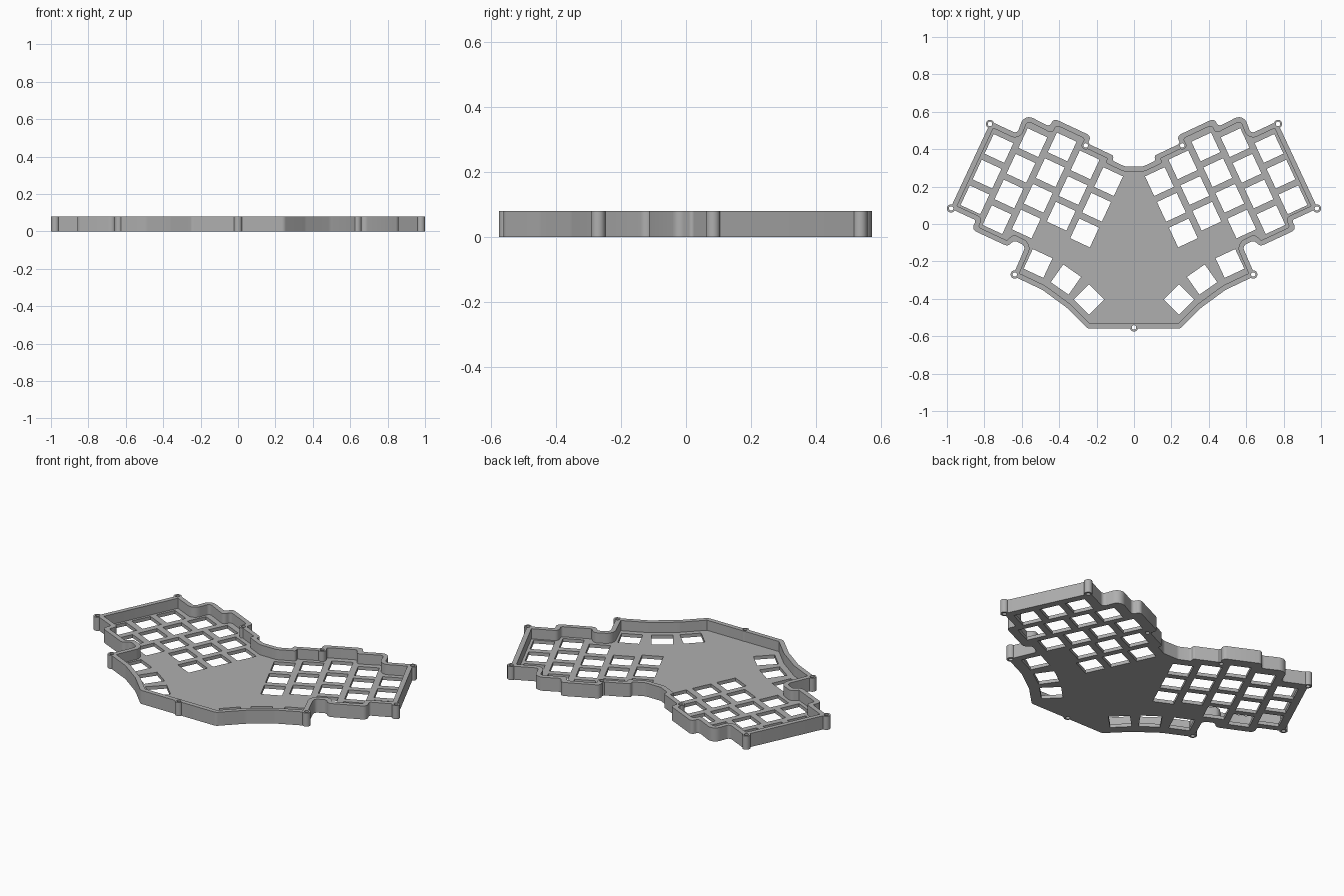
import bpy, bmesh, math
from mathutils import Vector, Matrix

if "Cube" in bpy.data.objects:
    bpy.data.objects.remove(bpy.data.objects["Cube"])

HEIGHT, FLOOR, WALL = 0.08, 0.02, 0.027
PITCH, KEY, TILT = 0.1515, 0.116, math.radians(25)
SCREW_R, BOSS_R = 0.012, 0.022

grey = bpy.data.materials.new("light_grey_plastic")
grey.use_nodes = True
colour = (0.43, 0.43, 0.43, 1)
grey.diffuse_color = colour
grey.node_tree.nodes["Principled BSDF"].inputs["Base Color"].default_value = colour

# Half of the case outline: x, y, corner radius
HALF = [
    (-0.247, -0.56, 0.03), (-0.36, -0.447, 0.1), (-0.49, -0.352, 0.1),
    (-0.648, -0.277, 0.02), (-0.579, -0.118, 0.025), (-0.64, -0.087, 0.025),
    (-0.674, -0.12, 0.03), (-0.868, -0.03, 0.04), (-0.845, 0.02, 0.012),
    (-0.982, 0.083, 0.02), (-0.765, 0.548, 0.02), (-0.625, 0.483, 0.02),
    (-0.585, 0.589, 0.045), (-0.449, 0.52, 0.02), (-0.43, 0.565, 0.045),
    (-0.23, 0.471, 0.04), (-0.246, 0.43, 0.012), (-0.107, 0.364, 0.03),
    (-0.117, 0.34, 0.012), (-0.05, 0.308, 0.04),
]
outline = HALF + [(-x, y, r) for x, y, r in reversed(HALF)]


def rounded_loop(corners, inset=0.0):
    """Offset a clockwise corner loop inwards and fillet every corner."""
    n = len(corners)
    pts = [Vector(c[:2]) for c in corners]
    moved, turns = [], []
    for i in range(n):
        a = (pts[i] - pts[i - 1]).normalized()
        b = (pts[(i + 1) % n] - pts[i]).normalized()
        na, nb = Vector((a.y, -a.x)), Vector((b.y, -b.x))
        moved.append(pts[i] + (na + nb) * inset / (1 + na.dot(nb)))
        turns.append(a.x * b.y - a.y * b.x)
    loop = []
    for i, p in enumerate(moved):
        back, ahead = moved[i - 1] - p, moved[(i + 1) % n] - p
        radius = corners[i][2] + (inset if turns[i] > 0 else -inset)
        half = back.angle(ahead) / 2
        reach = max(radius, 0.003) / math.tan(half)
        reach = min(reach, 0.48 * back.length, 0.48 * ahead.length)
        start = p + back.normalized() * reach
        end = p + ahead.normalized() * reach
        centre = p + (back.normalized() + ahead.normalized()).normalized() * math.hypot(
            reach, reach * math.tan(half))
        sweep = (start - centre).angle_signed(end - centre)
        for k in range(7):
            v = (start - centre) @ Matrix.Rotation(0, 2)
            v.rotate(Matrix.Rotation(-sweep * k / 6, 2))
            loop.append(centre + v)
    return loop


def square(x, y, angle):
    h = KEY / 2
    rot = Matrix.Rotation(angle, 2)
    return [Vector((x, y)) + rot @ Vector(c)
            for c in ((-h, -h), (h, -h), (h, h), (-h, h))]


def circle(x, y, r, n=24):
    return [Vector((x + r * math.cos(math.tau * k / n), y + r * math.sin(math.tau * k / n)))
            for k in range(n)]


def slab(name, loops, z0, z1):
    """Extrude flat loops (inner loops become holes) into a solid."""
    curve = bpy.data.curves.new(name, "CURVE")
    curve.dimensions, curve.fill_mode = "2D", "BOTH"
    curve.extrude = (z1 - z0) / 2
    for loop in loops:
        s = curve.splines.new("POLY")
        s.points.add(len(loop) - 1)
        for p, v in zip(s.points, loop):
            p.co = (v.x, v.y, 0, 1)
        s.use_cyclic_u = True
    temp = bpy.data.objects.new(name + "_curve", curve)
    bpy.context.collection.objects.link(temp)
    graph = bpy.context.evaluated_depsgraph_get()
    mesh = bpy.data.meshes.new_from_object(temp.evaluated_get(graph))
    bpy.data.objects.remove(temp)
    bm = bmesh.new()
    bm.from_mesh(mesh)
    bmesh.ops.translate(bm, verts=bm.verts, vec=(0, 0, (z0 + z1) / 2))
    bmesh.ops.remove_doubles(bm, verts=bm.verts, dist=1e-5)
    bmesh.ops.recalc_face_normals(bm, faces=bm.faces)
    bm.to_mesh(mesh)
    bm.free()
    mesh.materials.clear()
    mesh.materials.append(grey)
    obj = bpy.data.objects.new(name, mesh)
    bpy.context.collection.objects.link(obj)
    return obj


def activate(obj):
    bpy.ops.object.select_all(action="DESELECT")
    obj.select_set(True)
    bpy.context.view_layer.objects.active = obj


# Key openings: staggered finger columns, then the thumb arc
right_dir = Vector((math.cos(TILT), -math.sin(TILT)))
down_dir = Vector((-math.sin(TILT), -math.cos(TILT)))
first = Vector((-0.722, 0.404))
keys = []
for col, (lift, rows) in enumerate([(0, 3), (0.105, 4), (0.15, 4), (0.115, 3), (0.087, 3)]):
    for row in range(rows):
        c = first + right_dir * PITCH * col + down_dir * (PITCH * row - lift)
        keys.append((c.x, c.y, -TILT))
keys += [(-0.513, -0.211, -TILT), (-0.364, -0.297, math.radians(-35)),
         (-0.241, -0.404, math.radians(-45))]
openings = [square(s * x, y, s * a) for x, y, a in keys for s in (1, -1)]

# Floor plate and perimeter wall
outer = rounded_loop(outline)
floor = slab("floor_plate", [outer] + openings, 0, FLOOR)
wall = slab("perimeter_wall", [outer, rounded_loop(outline, WALL)], FLOOR, HEIGHT)

# Screw bosses on the wall
half_screws = [(-0.77, 0.535), (-0.978, 0.083), (-0.638, -0.27), (-0.258, 0.42)]
screws = half_screws + [(-x, y) for x, y in half_screws] + [(0, -0.553)]
bosses = [slab("screw_boss", [circle(x, y, BOSS_R), circle(x, y, SCREW_R)], 0, HEIGHT)
          for x, y in screws]

# Drill the screw holes through the floor and wall
cutter = slab("screw_cutter", [circle(x, y, SCREW_R) for x, y in screws], -0.05, HEIGHT + 0.05)
cutter.hide_render = True
for obj in (floor, wall):
    mod = obj.modifiers.new("screw_holes", "BOOLEAN")
    mod.operation, mod.solver, mod.object = "DIFFERENCE", "EXACT", cutter
    activate(obj)
    bpy.ops.object.modifier_apply(modifier=mod.name)
bpy.data.objects.remove(cutter)

for obj in [floor, wall] + bosses:
    activate(obj)
    bpy.ops.object.shade_smooth_by_angle(angle=math.radians(30))
